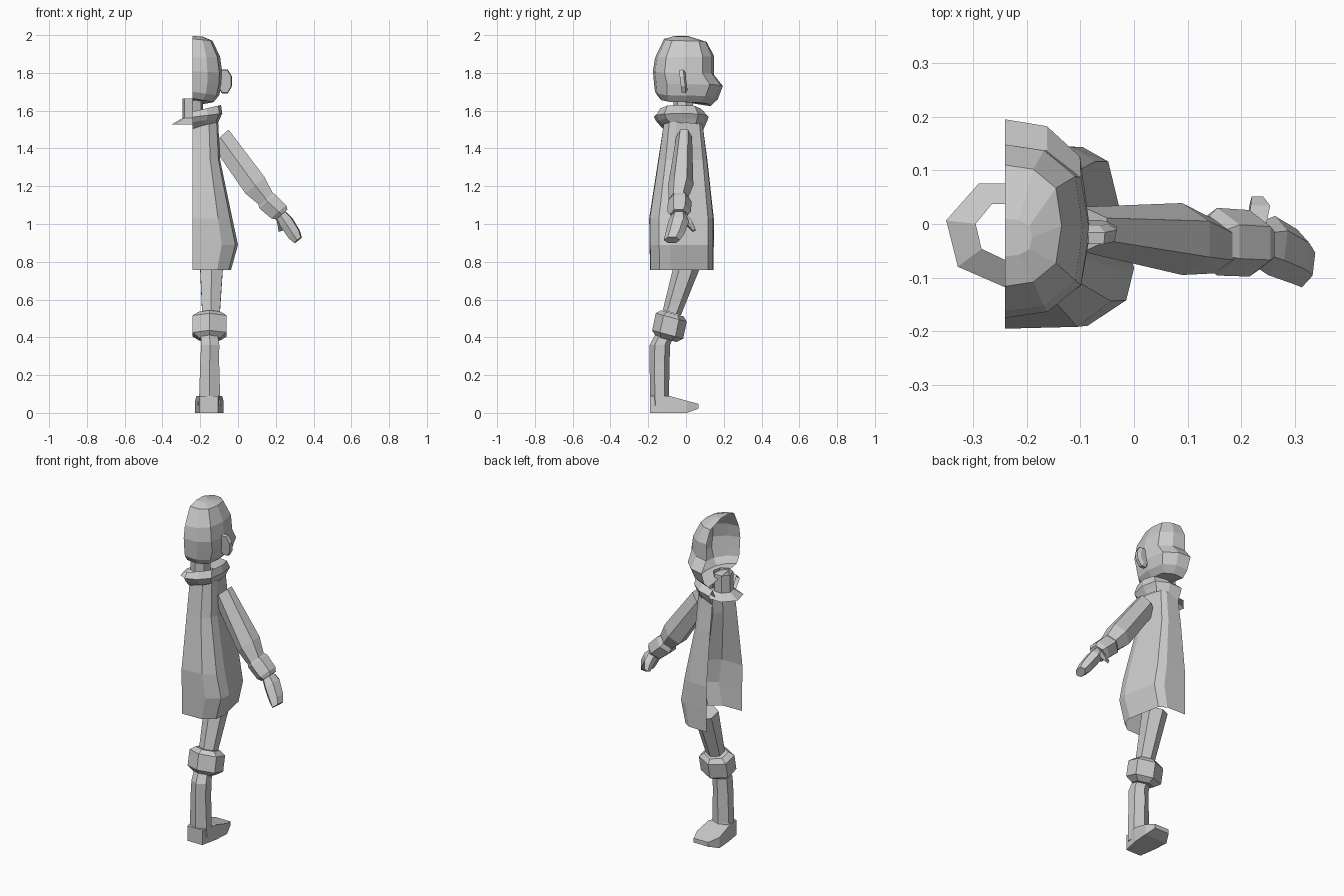
import bpy, bmesh, math
from mathutils import Vector

CX = -0.24  # cut plane of the half figure


def loft(name, rings, closed=True, caps=(True, True)):
    """Skin a list of equal-length point rings into a flat-shaded object."""
    bm = bmesh.new()
    vs = [[bm.verts.new(p) for p in r] for r in rings]
    n = len(rings[0])
    for a, b in zip(vs, vs[1:]):
        for i in range(n if closed else n - 1):
            j = (i + 1) % n
            bm.faces.new((a[i], a[j], b[j], b[i]))
    if caps[0]:
        bm.faces.new(vs[0][::-1])
    if caps[1]:
        bm.faces.new(vs[-1])
    bmesh.ops.recalc_face_normals(bm, faces=bm.faces)
    me = bpy.data.meshes.new(name)
    bm.to_mesh(me)
    bm.free()
    ob = bpy.data.objects.new(name, me)
    bpy.context.collection.objects.link(ob)
    return ob


def tube(name, stations, da, db, n=6, turn=0.0, caps=(True, True)):
    """Stations: (centre, half size along da, half size along db)."""
    ang = [turn + 2 * math.pi * i / n for i in range(n)]
    mc = max(abs(math.cos(t)) for t in ang)
    ms = max(abs(math.sin(t)) for t in ang)
    da, db = Vector(da), Vector(db)
    rings = [[Vector(c) + da * (a * math.cos(t) / mc) + db * (b * math.sin(t) / ms)
              for t in ang] for c, a, b in stations]
    return loft(name, rings, True, caps)


def half_ring(shape, zf, zs, zb, w, yf, yb):
    """Open half ring from front centre round the side to back centre."""
    yc, yh = (yf + yb) / 2, (yf - yb) / 2
    pts = []
    for fx, fy in shape:
        zc = zf if fy > 0 else zb
        pts.append((CX + w * fx, yc + yh * fy, zc + (zs - zc) * fx))
    return pts


# head: half shell, open on the cut plane
HEAD = [(0, 1), (.5, .93), (.9, .62), (1, 0), (.9, -.62), (.5, -.93), (0, -1)]
loft("head", [half_ring(HEAD, *r) for r in [
    (1.995, 1.993, 1.995, .05, .01, -.06),
    (1.963, 1.97, 1.98, .105, .11, -.116),
    (1.89, 1.885, 1.88, .145, .148, -.164),
    (1.79, 1.80, 1.81, .157, .148, -.175),
    (1.73, 1.74, 1.75, .155, .195, -.17),
    (1.66, 1.68, 1.70, .14, .168, -.164),
    (1.624, 1.645, 1.665, .11, .13, -.14)]], closed=False)

# ear: thin tilted plate
tube("ear", [((-.07, -.03, 1.755), .034, .06), ((-.07, -.008, 1.755), .038, .063),
             ((-.075, .002, 1.755), .026, .045)],
     (1, 0, 0), (0, -.12, 1), n=8, turn=math.pi / 8)

# neck: full seven-sided tube flaring over the shoulders
tube("neck", [((CX, -.012, 1.665), .055, .055), ((CX, -.012, 1.56), .055, .055),
              ((CX, -.016, 1.527), .11, .102)],
     (1, 0, 0), (0, 1, 0), n=7, turn=-math.pi / 2, caps=(False, False))

# coat: half shell
COAT = [(0, 1), (.6, .98), (.8, .82), (1, -.35), (.94, -.7), (.64, -.98), (0, -1)]
loft("coat", [half_ring(COAT, *r) for r in [
    (1.51, 1.54, 1.51, .135, .09, -.12),
    (1.34, 1.34, 1.34, .145, .113, -.147),
    (1.03, 1.03, 1.03, .21, .147, -.195),
    (.89, .89, .89, .24, .147, -.193),
    (.757, .757, .757, .203, .146, -.19)]], closed=False, caps=(False, False))

# collar: flared half band with an inner lip
loft("collar", [half_ring(HEAD, *r) for r in [
    (1.50, 1.535, 1.50, .135, .092, -.118),
    (1.54, 1.56, 1.54, .145, .11, -.155),
    (1.566, 1.585, 1.566, .157, .12, -.17),
    (1.59, 1.63, 1.595, .15, .088, -.143),
    (1.54, 1.56, 1.54, .115, .065, -.11)]], closed=False, caps=(False, False))

# arm, cuff, hand and thumb along the sloping arm direction
N, Y = (.75, 0, .66), (0, 1, 0)
tube("sleeve", [((-.095, -.01, 1.46), .06, .042), ((.09, -.028, 1.205), .067, .067),
                ((.15, -.042, 1.13), .047, .05)], N, Y, turn=math.pi / 6)
tube("cuff", [((.14, -.035, 1.14), .045, .05), ((.155, -.033, 1.12), .056, .063),
              ((.215, -.036, 1.065), .053, .062), ((.232, -.038, 1.05), .04, .048)],
     N, Y, turn=math.pi / 6)
tube("hand", [((.22, -.036, 1.06), .026, .036), ((.256, -.04, 1.01), .036, .055),
              ((.298, -.06, .945), .034, .05), ((.318, -.075, .915), .023, .043)],
     N, (.12, 1, 0), turn=math.pi / 6)
tube("thumb", [((.225, -.015, 1.04), .02, .022), ((.232, .02, 1.0), .02, .018),
               ((.228, .043, .965), .012, .01)], (.9, 0, .3), (.2, .8, .3), n=4,
     turn=math.pi / 4)

# leg: thigh, knee pad, shin
X, T = (1, 0, 0), (0, 1, -.27)
tube("thigh", [((-.14, .012, .80), .062, .068), ((-.143, -.075, .53), .047, .048)],
     X, T, turn=math.pi / 6)
tube("knee_pad", [((-.15, -.073, .527), .06, .06), ((-.15, -.078, .505), .09, .082),
                  ((-.15, -.097, .415), .09, .082), ((-.15, -.105, .39), .055, .055)],
     X, T, turn=math.pi / 6)
tube("shin", [((-.152, -.11, .42), .043, .05), ((-.147, -.138, .36), .048, .054),
              ((-.15, -.14, .27), .05, .053), ((-.15, -.14, .10), .055, .05),
              ((-.153, -.135, .04), .06, .052)], X, Y, turn=math.pi / 6)

# foot: wedge lofted from heel to toe
tube("foot", [((-.155, -.19, .045), .05, .045), ((-.152, -.09, .045), .068, .045),
              ((-.152, .005, .032), .075, .032), ((-.145, .065, .035), .048, .013)],
     X, (0, 0, 1), n=4, turn=math.pi / 4)
